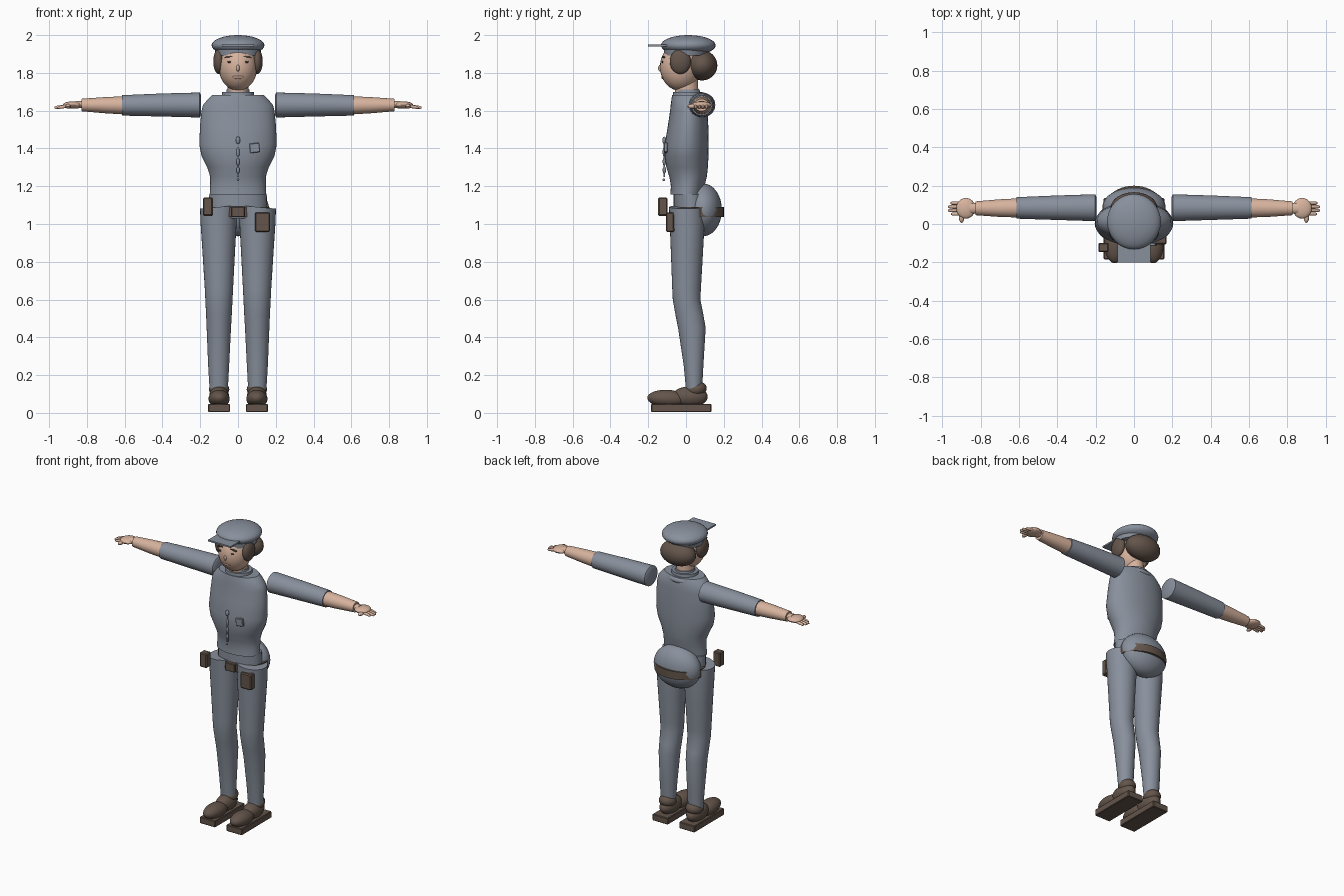
import bpy, bmesh, math
from mathutils import Matrix, Vector


def material(name, rgb):
    m = bpy.data.materials.new(name)
    m.diffuse_color = (*rgb, 1)
    return m


CLOTH = material("uniform_grey", (0.25, 0.28, 0.335))
SKIN = material("skin", (0.68, 0.45, 0.34))
LEATHER = material("brown_leather", (0.125, 0.09, 0.07))
LIP = material("lip", (0.50, 0.30, 0.24))
DARK = material("eye_dark", (0.05, 0.04, 0.035))


def finish(name, bm, mat, angle=40):
    bmesh.ops.recalc_face_normals(bm, faces=bm.faces[:])
    me = bpy.data.meshes.new(name)
    bm.to_mesh(me)
    bm.free()
    me.materials.append(mat)
    me.polygons.foreach_set("use_smooth", [True] * len(me.polygons))
    me.set_sharp_from_angle(angle=math.radians(angle))
    ob = bpy.data.objects.new(name, me)
    bpy.context.collection.objects.link(ob)
    return ob


def ball(name, c, r, mat, tilt=0, segs=32):
    bm = bmesh.new()
    bmesh.ops.create_uvsphere(bm, u_segments=segs, v_segments=segs // 2, radius=1)
    bm.transform(Matrix.Translation(c) @ Matrix.Rotation(tilt, 4, 'X') @ Matrix.Diagonal((*r, 1)))
    return finish(name, bm, mat)


def box(name, lo, hi, mat, bevel=0.004, turn=0):
    lo, hi = Vector(lo), Vector(hi)
    bm = bmesh.new()
    bmesh.ops.create_cube(bm, size=1)
    bm.transform(Matrix.Translation((lo + hi) / 2) @ Matrix.Rotation(turn, 4, 'Y')
                 @ Matrix.Diagonal((*(hi - lo), 1)))
    if bevel:
        bmesh.ops.bevel(bm, geom=bm.edges[:], offset=bevel, segments=1, affect='EDGES')
    return finish(name, bm, mat, 30)


def loft(name, rings, mat, axis='Z', segs=32, shear=0):
    """Rings are (position, centre a, centre b, radius a, radius b)."""
    bm = bmesh.new()
    loops = []
    for p, ca, cb, ra, rb in rings:
        loop = []
        for i in range(segs):
            t = 2 * math.pi * i / segs
            a, b = ca + ra * math.cos(t), cb + rb * math.sin(t)
            co = (a, b, p) if axis == 'Z' else (p, a, b)
            loop.append(bm.verts.new(co))
        loops.append(loop)
    for l0, l1 in zip(loops, loops[1:]):
        for i in range(segs):
            j = (i + 1) % segs
            bm.faces.new((l0[i], l0[j], l1[j], l1[i]))
    if shear:
        for v in loops[-1]:
            v.co.z -= shear * (v.co.x - rings[-1][1])
    bm.faces.new(loops[0])
    bm.faces.new(loops[-1])
    return finish(name, bm, mat)


# Shirt: (height, half width, front y, back y)
shirt = [(1.155, .150, -.083, .090), (1.20, .147, -.080, .098), (1.25, .147, -.088, .110),
         (1.30, .163, -.104, .116), (1.36, .193, -.113, .119), (1.42, .205, -.113, .120),
         (1.52, .201, -.096, .118), (1.60, .193, -.084, .114), (1.63, .185, -.081, .112),
         (1.66, .160, -.077, .107), (1.682, .138, -.073, .100)]
loft("shirt", [(z, 0, (f + b) / 2, w, (b - f) / 2) for z, w, f, b in shirt], CLOTH, segs=48)

# Collar and neck
loft("collar", [(1.66, 0, .01, .088, .082), (1.70, 0, .01, .084, .078)], CLOTH)
loft("collar_band", [(1.69, 0, .01, .064, .066), (1.712, 0, .01, .06, .062)], CLOTH)
ball("collar_back", (0, .075, 1.66), (.075, .038, .025), CLOTH)
loft("neck", [(1.68, 0, .005, .055, .062), (1.80, 0, .0, .055, .06)], SKIN)

# Head and face
ball("head", (0, -.03, 1.832), (.102, .108, .127), SKIN)
ball("nose", (0, -.136, 1.825), (.009, .012, .018), SKIN, segs=12)
ball("mouth", (0, -.124, 1.777), (.032, .007, .009), LIP, segs=16)
for s in (-1, 1):
    side = "right" if s < 0 else "left"
    ball(side + "_eye", (s * .046, -.125, 1.858), (.011, .004, .006), DARK, segs=12)
    box(side + "_eyebrow", (s * .05 - .022, -.126, 1.882), (s * .05 + .022, -.112, 1.887),
        LEATHER, 0, turn=s * .12)
    ball(side + "_side_hair", (s * .102, -.03, 1.86), (.029, .056, .066), LEATHER)
ball("back_hair", (0, .084, 1.84), (.122, .082, .08), LEATHER)

# Cap
loft("cap_band", [(1.892, 0, .0, .118, .115), (1.945, 0, .008, .127, .128)], CLOTH)
ball("cap_crown", (0, .012, 1.946), (.14, .145, .054), CLOTH)
box("cap_peak", (-.085, -.20, 1.939), (.085, -.09, 1.949), CLOTH, 0)

# Chest badge, cord and buttons
box("badge", (.062, -.116, 1.378), (.115, -.098, 1.428), CLOTH, .003, turn=-.12)
ball("cord_knob", (0, -.115, 1.443), (.012, .01, .02), CLOTH, segs=12)
box("cord", (-.004, -.119, 1.25), (.004, -.11, 1.45), CLOTH, 0)
for z, h in ((1.38, .028), (1.33, .022), (1.285, .02)):
    ball("whistle_link", (0, -.115, z), (.009, .009, h), CLOTH, segs=12)
ball("cord_bead", (0, -.118, 1.235), (.007, .007, .007), CLOTH, segs=12)

# Waist, seat and belt
loft("waist", [(1.03, 0, .03, .155, .095), (1.16, 0, .02, .152, .085)], CLOTH)
ball("seat", (0, .09, 1.075), (.165, .10, .14), CLOTH)
loft("belt", [(1.037, 0, .062, .166, .138), (1.09, 0, .062, .166, .138)], LEATHER, segs=48)
box("buckle", (-.036, -.088, 1.036), (.036, -.06, 1.092), LEATHER)
box("radio_pouch", (-.186, -.147, 1.043), (-.133, -.098, 1.14), LEATHER, .006)
box("side_pouch", (.09, -.106, .958), (.17, -.062, 1.062), LEATHER, .006)

# Trouser legs: (height, inner x, outer x, front y, back y)
leg = [(.12, .054, .150, .000, .085), (.25, .047, .158, -.012, .092), (.45, .037, .166, -.042, .104),
       (.52, .033, .169, -.056, .092), (.60, .029, .173, -.070, .076), (.66, .026, .176, -.073, .079),
       (.85, .016, .188, -.080, .090), (1.0, .008, .198, -.086, .098), (1.09, .006, .201, -.090, .096)]
for s in (-1, 1):
    side = "right" if s < 0 else "left"
    loft(side + "_trouser_leg",
         [(z, s * (i + o) / 2, (f + b) / 2, (o - i) / 2, (b - f) / 2) for z, i, o, f, b in leg],
         CLOTH, shear=s * .09)

    # Shoe
    box(side + "_sole", (s * .1 - .058, -.185, .004), (s * .1 + .058, .135, .048), LEATHER, .004)
    ball(side + "_toe", (s * .1, -.098, .075), (.056, .107, .047), LEATHER, tilt=-.05)
    ball(side + "_instep", (s * .1, .02, .085), (.053, .095, .055), LEATHER)
    ball(side + "_ankle", (s * .1, .052, .125), (.054, .058, .042), LEATHER, tilt=.2)

    # Arm
    loft(side + "_sleeve", [(s * .196, .085, 1.63, .058, .054), (s * .203, .085, 1.63, .070, .066),
                            (s * .40, .085, 1.63, .064, .061), (s * .613, .084, 1.628, .056, .054)],
         CLOTH, 'X')
    loft(side + "_forearm", [(s * .60, .084, 1.628, .050, .048), (s * .70, .083, 1.629, .046, .043),
                             (s * .828, .082, 1.63, .036, .033)], SKIN, 'X')

    # Hand
    loft(side + "_wrist", [(s * .82, .082, 1.632, .026, .018), (s * .86, .082, 1.632, .03, .02)],
         SKIN, 'X', 16)
    ball(side + "_palm", (s * .878, .082, 1.63), (.05, .054, .019), SKIN, segs=24)
    for k, tip in enumerate((.955, .972, .97, .958)):
        y = .052 + k * .019
        loft(side + "_finger", [(s * .89, y, 1.627, .009, .01), (s * (tip - .008), y, 1.617, .0085, .0085),
                                (s * tip, y, 1.616, .004, .004)], SKIN, 'X', 10)
    ball(side + "_thumb", (s * .9, .032, 1.623), (.014, .026, .012), SKIN, segs=12)
